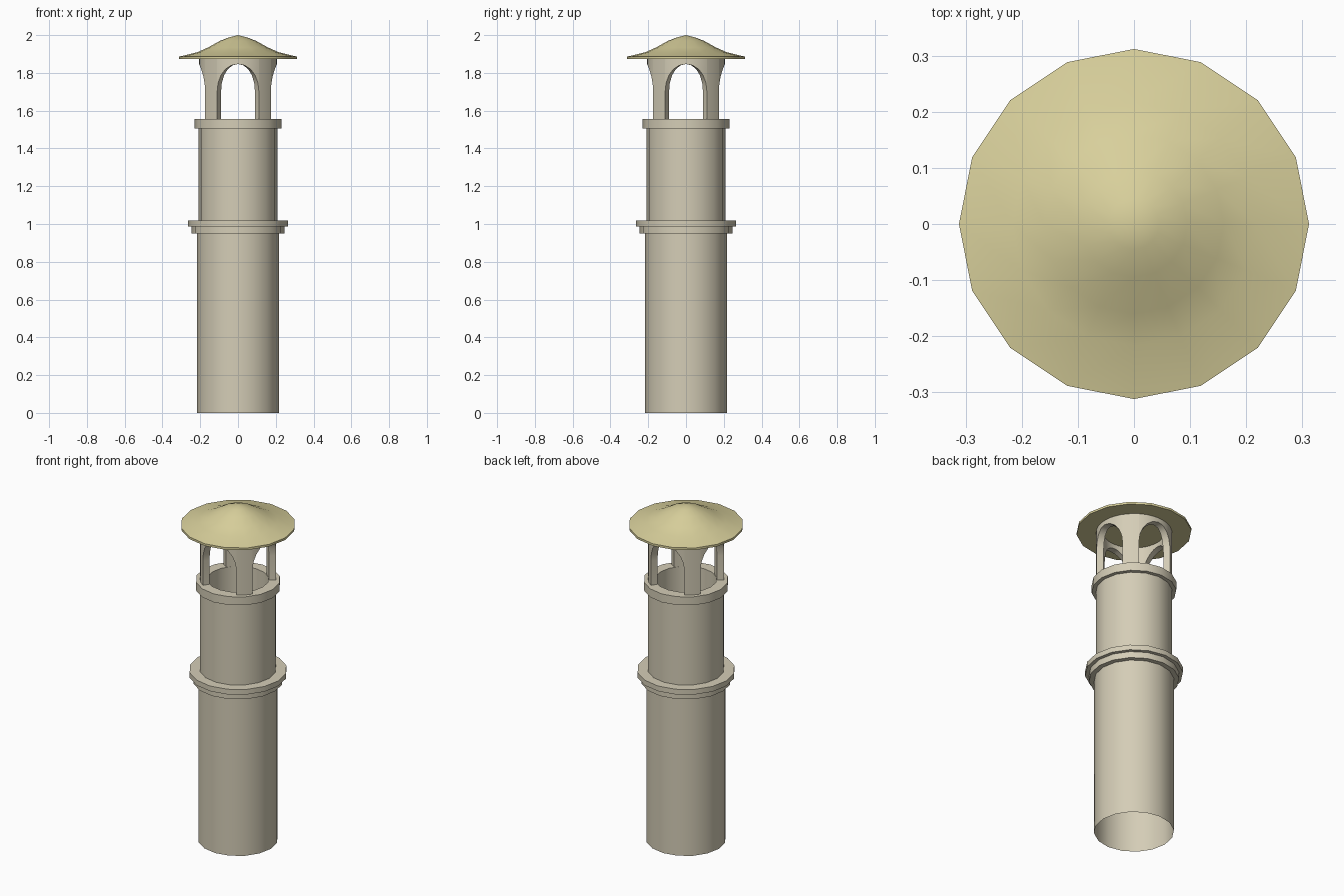
import bpy, bmesh
from math import sin, cos, pi, radians, sqrt

cube = bpy.data.objects.get("Cube")
if cube:
    bpy.data.objects.remove(cube, do_unlink=True)

SIDES = 16


def make_material(name, rgb):
    mat = bpy.data.materials.new(name)
    mat.use_nodes = True
    mat.diffuse_color = (*rgb, 1)
    mat.node_tree.nodes["Principled BSDF"].inputs["Base Color"].default_value = (*rgb, 1)
    return mat


clay = make_material("pale clay", (0.66, 0.61, 0.47))
straw = make_material("straw yellow", (0.69, 0.63, 0.33))


def finish(name, bm, mat):
    """Turn a bmesh into a smooth-shaded object with sharp edges kept."""
    mesh = bpy.data.meshes.new(name)
    bm.to_mesh(mesh)
    bm.free()
    obj = bpy.data.objects.new(name, mesh)
    bpy.context.collection.objects.link(obj)
    mesh.materials.append(mat)
    bpy.ops.object.select_all(action='DESELECT')
    obj.select_set(True)
    bpy.context.view_layer.objects.active = obj
    bpy.ops.object.shade_smooth_by_angle(angle=radians(35))
    return obj


def lathe(name, profile, mat, closed=False):
    """Revolve (radius, height) points, outer side listed upwards."""
    bm = bmesh.new()
    rings = []
    for r, z in profile:
        if r == 0:
            rings.append([bm.verts.new((0, 0, z))] * SIDES)
        else:
            rings.append([bm.verts.new((r * cos(2 * pi * i / SIDES),
                                        r * sin(2 * pi * i / SIDES), z))
                          for i in range(SIDES)])
    pairs = list(zip(rings, rings[1:]))
    if closed:
        pairs.append((rings[-1], rings[0]))
    for low, high in pairs:
        for i in range(SIDES):
            j = (i + 1) % SIDES
            corners = list(dict.fromkeys((low[i], low[j], high[j], high[i])))
            bm.faces.new(corners)
    return finish(name, bm, mat)


def band(name, inner, outer, bottom, top):
    """Solid ring with a rectangular section."""
    return lathe(name, [(inner, bottom), (outer, bottom), (outer, top), (inner, top)],
                 clay, closed=True)


# Shafts, open at the bottom, and the flue inside the upper one
lathe("lower_shaft", [(0.217, 0), (0.217, 0.96)], clay)
lathe("upper_shaft", [(0.208, 1.0), (0.208, 1.52)], clay)
lathe("flue_lining", [(0.167, 1.53), (0.167, 0.96)], clay)

# Stepped collar and top rim
band("collar_lower_step", 0.167, 0.245, 0.95, 0.987)
band("collar_upper_step", 0.167, 0.266, 0.987, 1.018)
band("top_rim", 0.167, 0.23, 1.505, 1.555)


# Arcade: a thin drum pierced by four arches, leaving four legs
def arcade(outer, inner, base, spring, crown, top, half_angle, steps):
    columns = []
    for quarter in range(4):
        centre = quarter * 90
        columns.append((centre - half_angle, base))
        for i in range(steps + 1):
            t = -cos(pi * i / steps)
            height = spring + (crown - spring) * sqrt(max(0, 1 - t * t))
            columns.append((centre + t * half_angle, height))
        columns.append((centre + half_angle, base))
        columns.append((centre + 45, base))
    bm = bmesh.new()

    def point(r, angle, z):
        a = radians(angle)
        return bm.verts.new((r * cos(a), r * sin(a), z))

    cols = [(a, point(outer, a, z), point(outer, a, top),
             point(inner, a, z), point(inner, a, top)) for a, z in columns]
    for p, q in zip(cols, cols[1:] + cols[:1]):
        bm.faces.new((p[1], p[3], q[3], q[1]))          # soffit, jamb or foot
        if abs(p[0] - q[0]) > 0.01:
            bm.faces.new((p[1], q[1], q[2], p[2]))      # outer wall
            bm.faces.new((q[3], p[3], p[4], q[4]))      # inner wall
    bmesh.ops.remove_doubles(bm, verts=bm.verts[:], dist=0.0001)
    return finish("arched_legs", bm, clay)


arcade(0.206, 0.167, 1.553, 1.70, 1.847, 1.876, 32.5, 10)

# Flared rain cap with a thin edge and flat underside
lathe("rain_cap", [(0, 1.873), (0.312, 1.873), (0.312, 1.886), (0.217, 1.909),
                   (0.16, 1.934), (0.095, 1.970), (0.045, 1.989), (0, 2.0)], straw)
